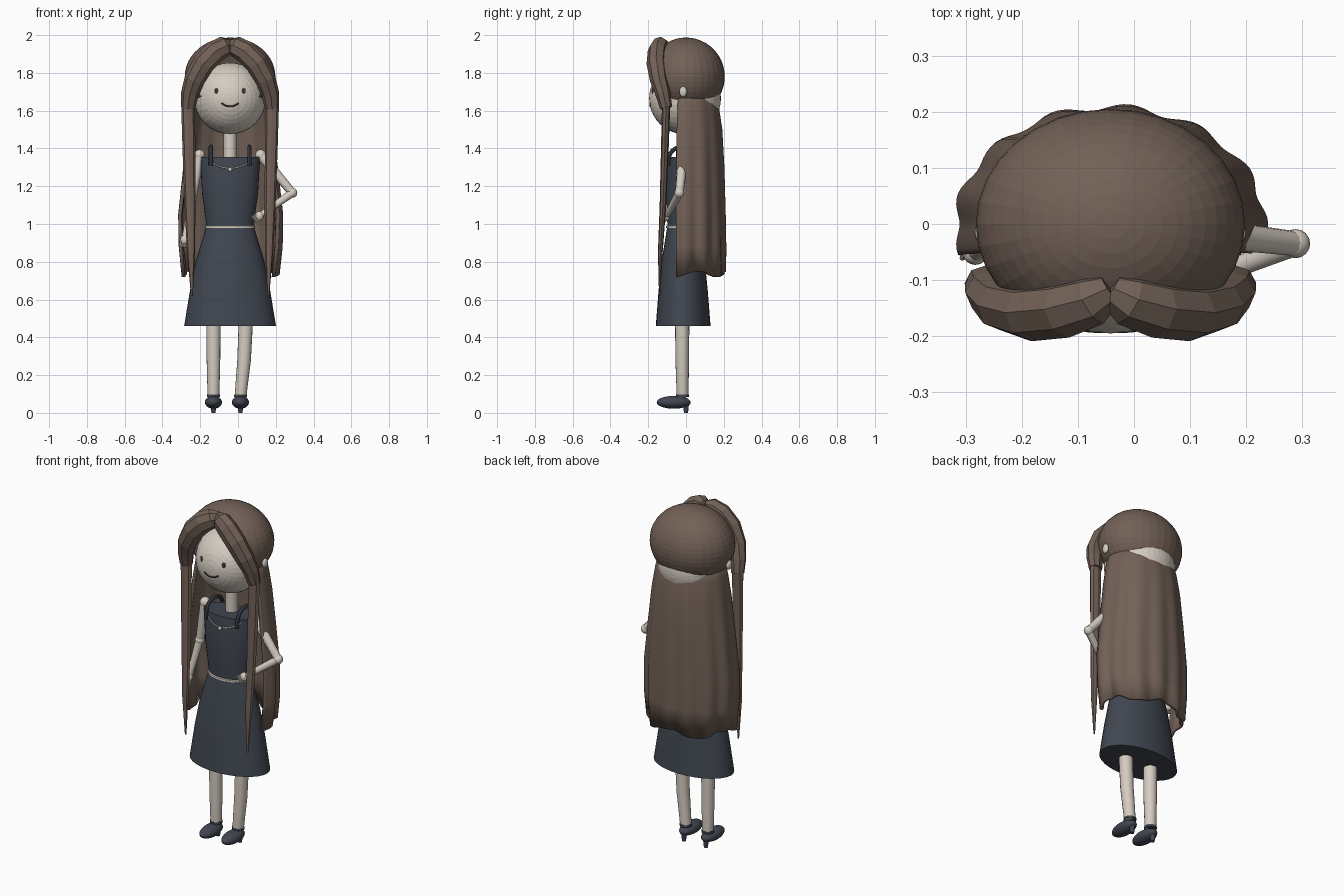
import bpy, bmesh, math
from mathutils import Vector, Matrix

cube = bpy.data.objects.get("Cube")
if cube:
    bpy.data.objects.remove(cube, do_unlink=True)

CX = -0.042  # body axis


def material(name, rgb):
    m = bpy.data.materials.new(name)
    m.use_nodes = True
    m.diffuse_color = (*rgb, 1)
    m.node_tree.nodes["Principled BSDF"].inputs["Base Color"].default_value = (*rgb, 1)
    return m


HAIR = material("brown hair", (0.17, 0.12, 0.095))
SKIN = material("pale skin", (0.67, 0.61, 0.54))
CLOTH = material("slate cloth", (0.052, 0.062, 0.082))
TRIM = material("cream trim", (0.68, 0.63, 0.55))
DARK = material("dark face paint", (0.06, 0.04, 0.035))


def finish(name, bm, mat, angle=35):
    bmesh.ops.recalc_face_normals(bm, faces=bm.faces[:])
    me = bpy.data.meshes.new(name)
    bm.to_mesh(me)
    bm.free()
    me.materials.append(mat)
    if angle:
        me.shade_smooth()
        me.set_sharp_from_angle(angle=math.radians(angle))
    ob = bpy.data.objects.new(name, me)
    bpy.context.collection.objects.link(ob)
    return ob


def bridge(bm, rings, closed=True, caps=True):
    for a, b in zip(rings, rings[1:]):
        n = len(a)
        for i in range(n if closed else n - 1):
            j = (i + 1) % n
            bm.faces.new((a[i], a[j], b[j], b[i]))
    if caps:
        bm.faces.new(rings[0])
        bm.faces.new(rings[-1])


def ball(name, loc, size, mat, rot=(0, 0, 0), seg=24, rings=14, angle=35):
    bm = bmesh.new()
    bmesh.ops.create_uvsphere(bm, u_segments=seg, v_segments=rings, radius=1)
    bm.transform(Matrix.Diagonal((*size, 1)))
    ob = finish(name, bm, mat, angle)
    ob.location, ob.rotation_euler = loc, rot
    return ob


def tube(name, path, mat, sides=12, ref=(0, 1, 0), squash=1, angle=35):
    """Tube through points (x, y, z, radius)."""
    bm = bmesh.new()
    pts = [Vector(p[:3]) for p in path]
    rings = []
    for i, p in enumerate(pts):
        t = (pts[min(i + 1, len(pts) - 1)] - pts[max(i - 1, 0)]).normalized()
        u = t.cross(Vector(ref)).normalized()
        v = t.cross(u)
        r = path[i][3]
        rings.append([bm.verts.new(p + u * r * math.cos(k * math.tau / sides)
                                   + v * r * squash * math.sin(k * math.tau / sides))
                      for k in range(sides)])
    bridge(bm, rings)
    return finish(name, bm, mat, angle)


def loft(name, profile, mat, cy, sides=32):
    """Stack of level ellipses (z, half width, half depth)."""
    bm = bmesh.new()
    rings = [[bm.verts.new((CX + rx * math.cos(k * math.tau / sides),
                            cy + ry * math.sin(k * math.tau / sides), z))
              for k in range(sides)] for z, rx, ry in profile]
    bridge(bm, rings)
    return finish(name, bm, mat)


# Head, with the sphere's pole facing forward
FACE = Vector((CX, -0.005, 1.665))
R = 0.19
ball("head", FACE, (R, R, R), SKIN, (math.pi / 2, 0, 0), 32, 20, 0)


def on_face(dx, z, lift):
    dz = z - FACE.z
    return (CX + dx, FACE.y - math.sqrt(R * R - dx * dx - dz * dz) - lift, z)


tube("mouth", [(*on_face(0.045 * u, 1.622 + 0.018 * u * u, 0.001), 0.004)
               for u in [k / 5 - 1 for k in range(11)]], DARK, 6)
tube("neck", [(CX, 0, 1.33, 0.034), (CX, 0, 1.52, 0.034)], SKIN, 16)

# Hair cap, open at the face
bm = bmesh.new()
bmesh.ops.create_uvsphere(bm, u_segments=32, v_segments=24, radius=1)
bm.transform(Matrix.Translation((CX, 0, 1.78)) @ Matrix.Diagonal((0.24, 0.205, 0.207, 1)))
bmesh.ops.bisect_plane(bm, geom=bm.verts[:] + bm.edges[:] + bm.faces[:],
                       plane_co=(0, -0.12, 0), plane_no=(0, -1, 0), clear_outer=True)
finish("hair_cap", bm, HAIR, 0)

# Long wavy hair hanging at the back
bm = bmesh.new()
levels = [(1.74, 0.175, 0.13), (1.62, 0.2, 0.165), (1.5, 0.218, 0.182), (1.3, 0.24, 0.192),
          (1.05, 0.266, 0.198), (0.88, 0.262, 0.2), (0.735, 0.245, 0.198)]
rings = []
for n, (z, rx, ry) in enumerate(levels):
    ring, grow = [], n / (len(levels) - 1)
    for k in range(85):
        a = math.radians(-15 + 210 * k / 84)
        w = 1 + 0.035 * grow * math.cos(13 * a)
        drop = 0.016 * math.sin(5 * a) if z < 0.8 else 0
        ring.append(bm.verts.new((CX + rx * w * math.cos(a), ry * w * math.sin(a), z + drop)))
    rings.append(ring)
bridge(bm, rings, closed=False, caps=False)
back_hair = finish("back_hair", bm, HAIR, 40)
mod = back_hair.modifiers.new("thickness", "SOLIDIFY")
mod.thickness, mod.offset = 0.018, 0

# Dress
loft("skirt", [(0.46, 0.243, 0.145), (0.65, 0.212, 0.13), (0.8, 0.182, 0.115),
               (0.92, 0.146, 0.095), (0.99, 0.125, 0.084)], CLOTH, -0.015)
loft("bodice", [(0.98, 0.125, 0.083), (1.03, 0.13, 0.085), (1.16, 0.148, 0.092),
                (1.28, 0.155, 0.09), (1.355, 0.16, 0.082)], CLOTH, -0.015)
loft("belt", [(0.977, 0.126, 0.085), (0.98, 0.131, 0.09),
              (0.99, 0.131, 0.09), (0.993, 0.126, 0.085)], TRIM, -0.015)

# Necklace
tube("necklace", [(CX + 0.115 * u, -0.108 + 0.035 * u * u, 1.295 + 0.04 * u * u, 0.0035)
                  for u in [k / 6 - 1 for k in range(13)]], TRIM, 6)
ball("pendant", (CX, -0.11, 1.288), (0.01, 0.008, 0.011), TRIM, seg=12, rings=8)

for s, side in ((-1, "right"), (1, "left")):
    # Face details and ears
    ball(side + "_eye", on_face(s * 0.073, 1.705, 0), (0.01, 0.005, 0.016), DARK,
         (0, 0, s * 0.4), 16, 8)
    ball(side + "_ear", (CX + s * 0.228, -0.015, 1.7), (0.014, 0.02, 0.028), SKIN,
         seg=16, rings=10)

    # Parted fringe sweeping out, then a long pointed strand
    sweep = [(0, -0.115, 1.945, 0.036), (0.03, -0.135, 1.94, 0.055), (0.08, -0.152, 1.912, 0.06),
             (0.14, -0.158, 1.85, 0.06), (0.188, -0.145, 1.765, 0.055),
             (0.213, -0.122, 1.69, 0.047), (0.222, -0.105, 1.615, 0.038)]
    strand = [(0.222, -0.105, 1.64, 0.037), (0.218, -0.112, 1.4, 0.034),
              (0.212, -0.122, 1.1, 0.029), (0.207, -0.136, 0.85, 0.021),
              (0.202, -0.14, 0.62, 0.005)]
    tube(side + "_fringe", [(CX + s * x, *p) for x, *p in sweep], HAIR, 8,
         squash=0.85, angle=0)
    tube(side + "_strand", [(CX + s * x, *p) for x, *p in strand], HAIR, 8,
         squash=0.6, angle=0)

    # Shoulder strap arching front to back
    tube(side + "_strap", [(CX + s * 0.102, -0.015 - 0.08 * math.cos(a),
                            1.31 + 0.1 * math.sin(a) ** 0.7, 0.011)
                           for a in [math.pi * k / 12 for k in range(12)]] +
         [(CX + s * 0.102, 0.065, 1.31, 0.011)], CLOTH, 8, ref=(1, 0, 0))
    ball(side + "_shoulder", (CX + s * 0.162, -0.015, 1.365), (0.029,) * 3, SKIN,
         seg=16, rings=10)

# Arms: right hangs down, left rests on the hip
arms = {"right": [(-0.204, -0.015, 1.365), (-0.243, -0.01, 1.13), (-0.28, -0.05, 0.93)],
        "left": [(0.12, -0.015, 1.365), (0.288, -0.035, 1.165), (0.125, -0.1, 1.05)]}
for side, (a, b, c) in arms.items():
    tube(side + "_upper_arm", [(*a, 0.027), (*b, 0.022)], SKIN)
    ball(side + "_elbow", b, (0.026,) * 3, SKIN, seg=16, rings=10)
    tube(side + "_forearm", [(*b, 0.022), (*c, 0.016)], SKIN)
    way = (Vector(c) - Vector(b)).normalized()
    palm = Vector(c) + way * 0.015
    ball(side + "_palm", palm, (0.022, 0.02, 0.026), SKIN, seg=16, rings=10)
    across = way.cross(Vector((0, 1, 0))).normalized()
    for k in range(4):
        root = palm + across * (k - 1.5) * 0.011
        tip = root + way * 0.04
        tube(f"{side}_finger_{k + 1}", [(*root, 0.007), (*tip, 0.005)], SKIN, 8)

# Legs and heeled shoes
for side, top, foot in (("right", -0.13, -0.13), ("left", 0.042, 0.013)):
    tube(side + "_leg", [(top, -0.02, 0.5, 0.038), ((top * 2 + foot) / 3, -0.02, 0.28, 0.036),
                         (foot, -0.018, 0.085, 0.031)], SKIN, 16)
    tube(side + "_ankle_strap", [(foot, -0.018, 0.085, 0.034), (foot, -0.018, 0.098, 0.034)],
         CLOTH, 16)
    ball(side + "_shoe", (foot, -0.065, 0.056), (0.045, 0.09, 0.034), CLOTH)
    tube(side + "_heel", [(foot, 0, 0, 0.011), (foot, 0, 0.05, 0.016)], CLOTH)
